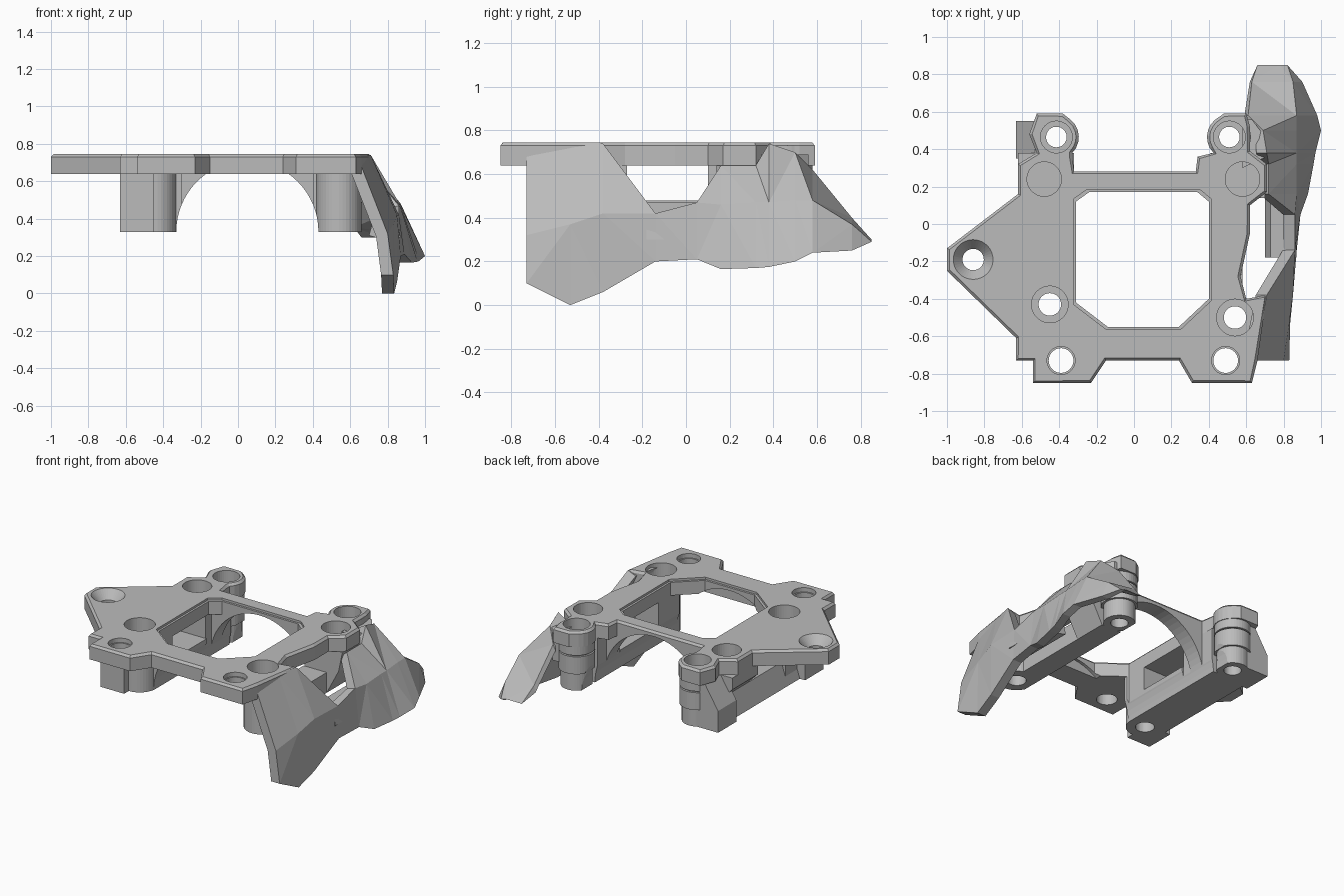
import bpy, bmesh, math
from mathutils import Vector

if "Cube" in bpy.data.objects:
    bpy.data.objects.remove(bpy.data.objects["Cube"])

grey = bpy.data.materials.new("matte_grey")
grey.use_nodes = True
grey.diffuse_color = (0.5, 0.5, 0.5, 1)
grey.node_tree.nodes["Principled BSDF"].inputs["Base Color"].default_value = (0.5, 0.5, 0.5, 1)


def finish(name, bm):
    bmesh.ops.recalc_face_normals(bm, faces=bm.faces)
    mesh = bpy.data.meshes.new(name)
    bm.to_mesh(mesh)
    bm.free()
    mesh.materials.append(grey)
    ob = bpy.data.objects.new(name, mesh)
    bpy.context.collection.objects.link(ob)
    return ob


def prism(name, points, low, high, chamfer=0.0, along="z"):
    """Extrude an outline along z, or an x-z profile along y."""
    bm = bmesh.new()
    place = (lambda a, b: (a, b, low)) if along == "z" else (lambda a, b: (a, low, b))
    step = Vector((0, 0, high - low)) if along == "z" else Vector((0, high - low, 0))
    face = bm.faces.new([bm.verts.new(place(a, b)) for a, b in points])
    out = bmesh.ops.extrude_face_region(bm, geom=[face], use_keep_orig=True)["geom"]
    bmesh.ops.translate(bm, vec=step, verts=[v for v in out if isinstance(v, bmesh.types.BMVert)])
    if chamfer:
        bmesh.ops.recalc_face_normals(bm, faces=bm.faces)
        bm.normal_update()
        top = max(bm.faces, key=lambda f: f.calc_center_median().z)
        bmesh.ops.inset_region(bm, faces=[top], thickness=chamfer, depth=0)
        for v in top.verts:
            v.co.z += chamfer
    return finish(name, bm)


def box(name, x, y, z):
    return prism(name, [(x[0], y[0]), (x[1], y[0]), (x[1], y[1]), (x[0], y[1])], *z)


def drum(name, x, y, low, high, r1, r2=None):
    bm = bmesh.new()
    bmesh.ops.create_cone(bm, cap_ends=True, segments=40, radius1=r1,
                          radius2=r2 or r1, depth=high - low)
    bmesh.ops.translate(bm, vec=(x, y, (low + high) / 2), verts=bm.verts)
    return finish(name, bm)


def rear_rim(cx, start, end):
    """Round part of the plate outline about a rear post."""
    angles = [math.radians(start + (end - start) * t / 6) for t in range(7)]
    return [(cx + .12 * math.cos(a), .465 + .12 * math.sin(a)) for a in angles]


BOTTOM, UNDER, TOP = 0.33, 0.64, 0.745
parts, cutters = [], []

# Top plate with a chamfered rim
outline = [(-.54, -.85), (-.23, -.85), (-.15, -.73), (.24, -.73), (.31, -.85), (.63, -.85),
           (.66, -.73), (.71, -.38), (.6, -.4), (.57, -.28), (.62, -.05), (.62, .1),
           (.71, .17), (.71, .32), (.62, .39), (.62, .52), (.6, .59), (.48, .59),
           *rear_rim(.51, 130, 225), (.34, .36), (.33, .28), (-.32, .28), (-.33, .36),
           *rear_rim(-.415, -45, 50), (-.38, .59), (-.52, .59), (-.56, .48),
           (-.52, .38), (-.62, .32), (-.62, .16), (-1, -.13), (-1, -.25), (-.63, -.61),
           (-.63, -.73), (-.54, -.73)]
parts.append(prism("top_plate", outline, UNDER, TOP - .015, .015))

# Right side: front leg, recessed low rail, waisted rear leg and its heel
parts.append(box("right_front_leg", (-.63, -.45), (-.6, -.4), (BOTTOM, UNDER)))
parts.append(box("right_front_leg_inner", (-.57, -.3), (-.45, -.27), (BOTTOM, UNDER)))
rail = [(-.3, BOTTOM), (-.59, BOTTOM), (-.54, .48), (-.3, .48)]
parts.append(prism("right_rail", rail, -.4, .1, along="y"))
waist = [(-.32, BOTTOM), (-.59, BOTTOM), (-.54, .48), (-.62, .56), (-.62, UNDER), (-.32, UNDER)]
parts.append(prism("right_rear_leg", waist, .1, .38, along="y"))
heel = [(-.43, BOTTOM), (-.63, BOTTOM), (-.63, .48), (-.53, UNDER), (-.43, UNDER)]
parts.append(prism("right_rear_heel", heel, .35, .55, along="y"))

# Left side: narrower leg and rail, rear leg flaring up to the plate
parts.append(box("left_front_leg", (.4, .58), (-.5, -.27), (BOTTOM, UNDER)))
parts.append(box("left_rail", (.4, .58), (-.27, .14), (BOTTOM, .47)))
flare = [(.41, BOTTOM), (.58, BOTTOM), (.67, .5), (.7, UNDER), (.41, UNDER)]
parts.append(prism("left_rear_leg", flare, .14, .38, along="y"))

# Round bosses, rear arch and round rear posts
parts.append(drum("right_front_boss", -.45, -.43, BOTTOM, UNDER, .12))
parts.append(drum("left_front_boss", .54, -.5, BOTTOM, UNDER, .12))
parts.append(box("rear_arch", (-.5, .57), (.17, .28), (BOTTOM, UNDER)))
for side, x in (("right", -.415), ("left", .51)):
    parts.append(drum(side + "_rear_post", x, .465, BOTTOM, .58, .1))
    parts.append(drum(side + "_rear_post_ring", x, .465, .45, .57, .115))
    parts.append(drum(side + "_rear_post_collar", x, .465, .58, TOP - .015, .115))

# Central window and arch tunnel cutters
window = [(-.31, .12), (-.24, .17), (.34, .17), (.4, .12), (.4, -.4), (.24, -.55),
          (-.14, -.55), (-.31, -.42)]
cutters.append(prism("window_cutter", window, 0, 1))
rim = [(.045 + (a - .045) * 1.04, -.19 + (b + .19) * 1.04) for a, b in window]
cutters.append(prism("window_rim_cutter", rim, TOP - .015, 1))
tunnel = [(.05 + .38 * math.cos(t * math.tau / 64), .33 + .38 * math.sin(t * math.tau / 64))
          for t in range(64)]
cutters.append(prism("tunnel_cutter", tunnel, -.57, .8, along="y"))

# Screw holes: bore, then counterbore
for x, y, bore, wide, depth in ((-.415, .465, .055, .085, .15), (.51, .465, .055, .085, .15),
                                (-.45, -.43, .06, .098, .2), (.54, -.5, .06, .098, .2),
                                (-.39, -.73, .066, .075, .03), (.49, -.73, .066, .075, .03)):
    cutters.append(drum("bore_cutter", x, y, 0, 1, bore))
    cutters.append(drum("counterbore_cutter", x, y, TOP - depth, 1, wide))
for x in (-.48, .58):
    cutters.append(drum("socket_cutter", x, .24, .57, 1, .092))
cutters.append(drum("tip_bore_cutter", -.86, -.19, 0, 1, .057))
cutters.append(drum("tip_countersink_cutter", -.86, -.19, .685, TOP + .001, .057, .107))


def bounds(ob):
    pts = [v.co for v in ob.data.vertices]
    return [(min(p[i] for p in pts), max(p[i] for p in pts)) for i in range(3)]


for part in parts:
    for cutter in cutters:
        if all(a[0] < b[1] and b[0] < a[1] for a, b in zip(bounds(part), bounds(cutter))):
            mod = part.modifiers.new("cut", "BOOLEAN")
            mod.operation, mod.solver, mod.object = "DIFFERENCE", "EXACT", cutter
            bpy.context.view_layer.objects.active = part
            bpy.ops.object.modifier_apply(modifier=mod.name)
for cutter in cutters:
    bpy.data.objects.remove(cutter)

# Faceted side shield: stations along y, each an x-z line from top to bottom
stations = [(-.73, (.64, .73), (.8, .32), (.83, .1)), (-.53, (.68, .74), (.83, .37), (.835, 0)),
            (-.38, (.71, .74), (.85, .42), (.85, .06)), (-.14, None, (.86, .42), (.87, .2)),
            (.05, None, (.86, .47), (.89, .21)), (.16, (.72, .64), (.87, .46), (.93, .165)),
            (.32, (.72, .64), (.87, .47), (.96, .17)), (.38, (.71, .74), (.87, .47), (.97, .175)),
            (.5, (.69, .7), (.87, .48), (1, .2)), (.58, (.61, .62), (.87, .48), (.98, .24)),
            (.76, (.63, .4), (.85, .37), (.9, .25)), (.85, (.66, .3), (.78, .3), (.82, .29))]
bm = bmesh.new()
rows = [[bm.verts.new((p[0], y, p[1])) if p else None for p in line] for y, *line in stations]
for a, b in zip(rows, rows[1:]):
    for k in (0, 1):
        corners = [v for v in (a[k], b[k], b[k + 1], a[k + 1]) if v]
        if len(corners) > 2:
            bm.faces.new(corners)
bmesh.ops.triangulate(bm, faces=bm.faces)
bmesh.ops.recalc_face_normals(bm, faces=bm.faces)
bm.normal_update()
if sum(f.normal.x for f in bm.faces) < 0:
    bmesh.ops.reverse_faces(bm, faces=bm.faces)
    bm.normal_update()
# Inner skin, offset along the normals, with the lower rim kept level
lower_rim = {row[2] for row in rows}
outer_faces = list(bm.faces)
edges = [e for e in bm.edges if e.is_boundary]
inner = {}
for v in list(bm.verts):
    drop = 0 if v in lower_rim or v in rows[-1] else .065 * v.normal.z
    inner[v] = bm.verts.new((v.co.x - .065 * v.normal.x, v.co.y, v.co.z - drop))
for f in outer_faces:
    bm.faces.new([inner[v] for v in reversed(f.verts)])
for e in edges:
    a, b = e.verts
    bm.faces.new((a, b, inner[b], inner[a]))
finish("left_shield", bm)

# Web tying the rear post to the shield, and the ledge under the side window
prism("left_shield_web", [(.58, .3), (.71, .36), (.69, .48), (.63, .56), (.58, .56)], .5, .69)
ledge = [(.7, .31), (.77, .29), (.87, .3), (.85, .41), (.73, .42)]
prism("left_window_ledge", ledge, -.18, .17, along="y")
